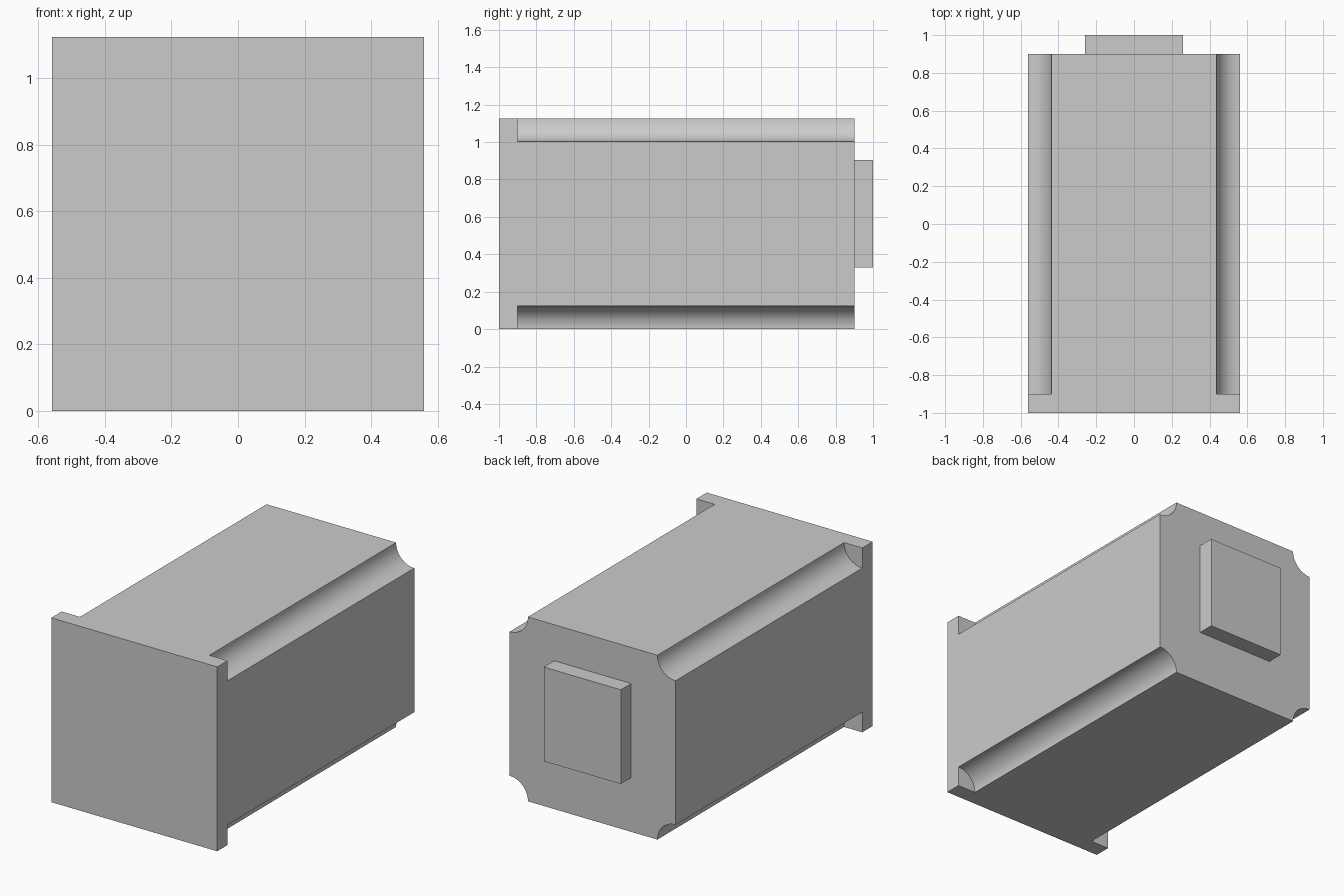
import bpy, bmesh
from math import cos, sin, pi, radians

if "Cube" in bpy.data.objects:
    bpy.data.objects.remove(bpy.data.objects["Cube"], do_unlink=True)

HALF = 0.56          # half width of the square housing
MID_Z = 0.5625       # height of the centre axis
FLUTE = 0.123        # radius of the corner flutes
STEPS = 16           # segments in each flute

grey = bpy.data.materials.new("light grey")
grey.use_nodes = True
colour = (0.6, 0.6, 0.6, 1)
grey.diffuse_color = colour
grey.node_tree.nodes["Principled BSDF"].inputs["Base Color"].default_value = colour


def prism(name, outline, y0, y1):
    """Extrude an (x, z) outline from y0 to y1."""
    bm = bmesh.new()
    face = bm.faces.new([bm.verts.new((x, y0, z)) for x, z in outline])
    moved = bmesh.ops.extrude_face_region(bm, geom=[face])["geom"]
    verts = [g for g in moved if isinstance(g, bmesh.types.BMVert)]
    bmesh.ops.translate(bm, verts=verts, vec=(0, y1 - y0, 0))
    bmesh.ops.recalc_face_normals(bm, faces=bm.faces)
    mesh = bpy.data.meshes.new(name)
    bm.to_mesh(mesh)
    bm.free()
    mesh.materials.append(grey)
    obj = bpy.data.objects.new(name, mesh)
    bpy.context.collection.objects.link(obj)
    return obj


def rectangle(half_x, z0, z1):
    return [(-half_x, z0), (half_x, z0), (half_x, z1), (-half_x, z1)]


def fluted_square():
    """Square outline with a concave quarter circle at each corner."""
    points = []
    for i, (sx, sz) in enumerate([(1, 1), (-1, 1), (-1, -1), (1, -1)]):
        for k in range(STEPS + 1):
            # Each arc is centred on the corner and bends inwards
            a = pi * 1.5 + i * pi / 2 - k / STEPS * pi / 2
            points.append((sx * HALF + FLUTE * cos(a),
                           MID_Z + sz * MID_Z + FLUTE * sin(a)))
    return points


# Front flange, fluted body and rear connector block
prism("front_flange", rectangle(HALF, 0, 2 * MID_Z), -1.0, -0.9)
body = prism("fluted_body", fluted_square(), -0.9, 0.9)
prism("rear_block", rectangle(0.26, 0.33, 0.905), 0.9, 1.0)

# Smooth the flutes, keep the edges sharp
bpy.ops.object.select_all(action="DESELECT")
body.select_set(True)
bpy.context.view_layer.objects.active = body
bpy.ops.object.shade_smooth_by_angle(angle=radians(30))
